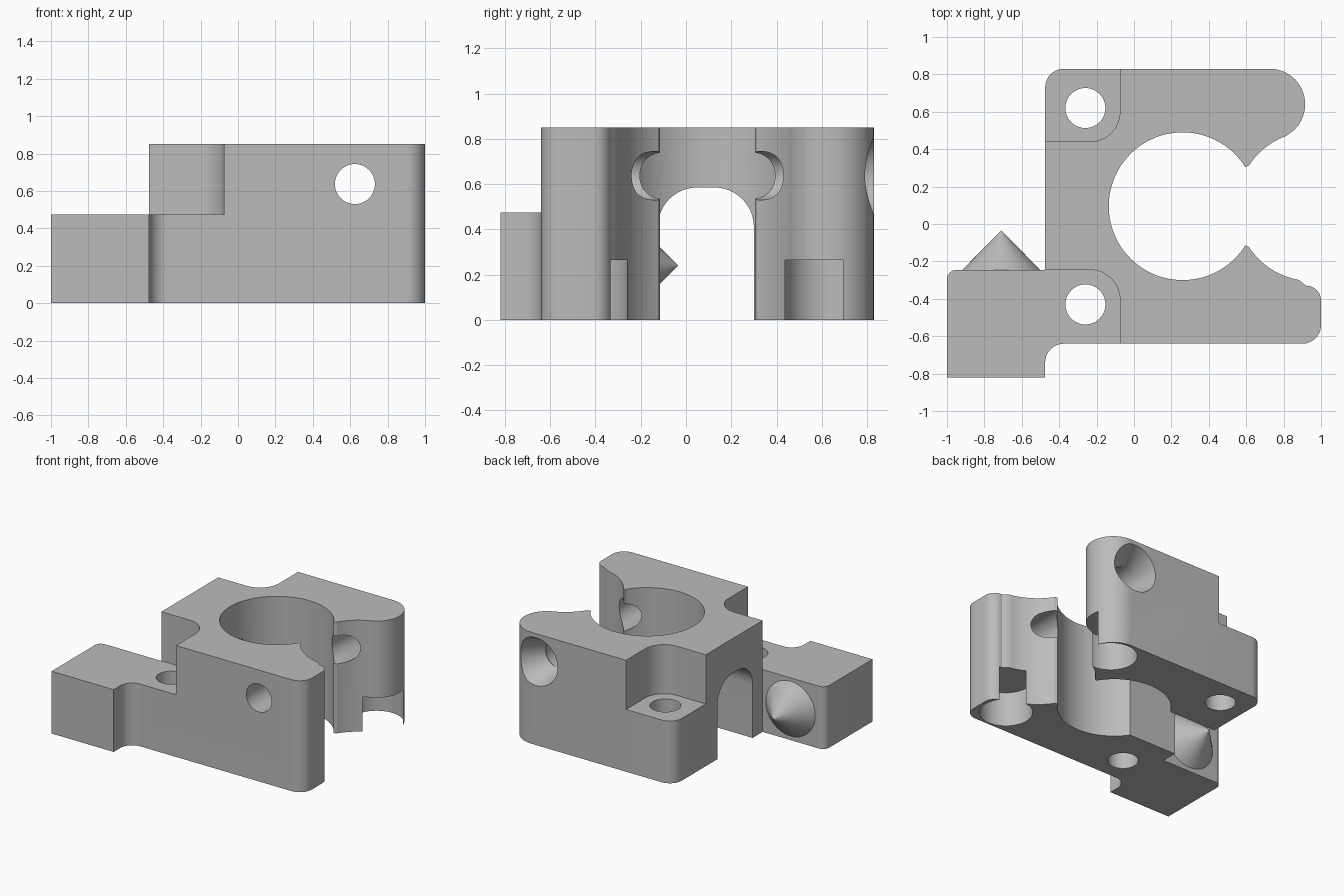
import bpy, bmesh
from math import cos, sin, radians
from mathutils import Vector

old = bpy.data.objects.get("Cube")
if old:
    bpy.data.objects.remove(old, do_unlink=True)

grey = bpy.data.materials.new("plain grey")
grey.use_nodes = True
grey.diffuse_color = (0.5, 0.5, 0.5, 1)
grey.node_tree.nodes["Principled BSDF"].inputs["Base Color"].default_value = (0.5, 0.5, 0.5, 1)


def arc(cx, cy, r, start, end, steps=12):
    """Points along an arc, angles in degrees."""
    angles = [radians(start + (end - start) * i / steps) for i in range(steps + 1)]
    return [(cx + r * cos(a), cy + r * sin(a)) for a in angles]


def loft(name, lower, upper):
    """Closed solid between two matching rings of points."""
    bm = bmesh.new()
    rings = [[bm.verts.new(p) for p in ring] for ring in (lower, upper)]
    n = len(lower)
    bm.faces.new(rings[0])
    bm.faces.new(rings[1])
    for i in range(n):
        j = (i + 1) % n
        bm.faces.new((rings[0][i], rings[0][j], rings[1][j], rings[1][i]))
    bmesh.ops.recalc_face_normals(bm, faces=bm.faces)
    mesh = bpy.data.meshes.new(name)
    bm.to_mesh(mesh)
    bm.free()
    mesh.materials.append(grey)
    obj = bpy.data.objects.new(name, mesh)
    bpy.context.collection.objects.link(obj)
    return obj


def prism(name, outline, z0, z1):
    return loft(name, [(x, y, z0) for x, y in outline], [(x, y, z1) for x, y in outline])


def circle_xz(x, y, z, r, steps=48):
    return [(px, y, pz) for px, pz in arc(x, z, r, 0, 360, steps)[:-1]]


def disc(x, y, r):
    return arc(x, y, r, 0, 360, 48)[:-1]


# Plan outline: foot, front arm, clamp mouth with bore, back arm
outline = [(-1, -0.82), (-0.475, -0.82)]
outline += arc(-0.375, -0.74, 0.1, 180, 90)
outline += arc(0.9, -0.54, 0.1, -90, 0)
outline += arc(0.92, -0.41, 0.08, 0, 90)
outline += arc(0.95, 0.095, 0.4, 260, 213)
outline += arc(0.26, 0.095, 0.395, -32, -328, 64)
outline += arc(0.95, 0.095, 0.4, 147, 110)
outline += arc(0.725, 0.64, 0.19, -50, 90, 24)
outline += arc(-0.375, 0.73, 0.1, 90, 180)
outline += [(-0.475, -0.246)]
outline += arc(-0.95, -0.296, 0.05, 90, 180)
body = prism("clamp_body", outline, 0, 0.85)

# Stepped seats around the two bolt holes
front_seat = [(-1.1, -0.9), (-0.075, -0.9)] + arc(-0.235, -0.405, 0.16, 0, 90) + [(-1.1, -0.245)]
back_seat = [(-0.6, 0.9), (-0.6, 0.44)] + arc(-0.235, 0.6, 0.16, -90, 0) + [(-0.075, 0.9)]
cutters = [
    prism("front_seat_cutter", front_seat, 0.475, 1),
    prism("back_seat_cutter", back_seat, 0.475, 1),
]

# Vertical bolt holes, and blind sockets under the arm ends
for label, y in (("front", -0.43), ("back", 0.62)):
    cutters.append(prism(label + "_bolt_cutter", disc(-0.26, y, 0.107), -0.1, 1))
cutters.append(prism("front_socket_cutter", disc(0.79, -0.44, 0.185), -0.1, 0.265))
cutters.append(prism("back_socket_cutter", disc(0.735, 0.623, 0.186), -0.1, 0.265))

# Cross hole through both arms, flaring at the back
cutters.append(loft("cross_hole_cutter", circle_xz(0.625, -0.8, 0.637, 0.107),
                    circle_xz(0.625, 0.75, 0.637, 0.107)))
cutters.append(loft("flare_cutter", circle_xz(0.63, 0.64, 0.637, 0.107),
                    circle_xz(0.69, 0.85, 0.637, 0.19)))

# Arched opening in the side wall
arch = [(-0.125, -0.1), (0.3, -0.1)] + arc(0.125, 0.41, 0.175, 0, 90) + arc(0.05, 0.41, 0.175, 90, 180)
cutters.append(loft("arch_cutter", [(-0.6, y, z) for y, z in arch], [(0.1, y, z) for y, z in arch]))

for cutter in cutters:
    cutter.hide_render = True
    mod = body.modifiers.new(cutter.name, 'BOOLEAN')
    mod.operation = 'DIFFERENCE'
    mod.solver = 'EXACT'
    mod.object = cutter

# Bake the cuts and drop the helpers
bpy.context.view_layer.update()
graph = bpy.context.evaluated_depsgraph_get()
cut_mesh = bpy.data.meshes.new_from_object(body.evaluated_get(graph))
body.modifiers.clear()
body.data = cut_mesh
for cutter in cutters:
    bpy.data.objects.remove(cutter, do_unlink=True)

# Pointed locating cone on the back of the foot
tip = loft("locating_cone", circle_xz(-0.71, -0.25, 0.24, 0.213),
           circle_xz(-0.71, -0.035, 0.24, 0.001))

for obj in (body, tip):
    bpy.ops.object.select_all(action='DESELECT')
    obj.select_set(True)
    bpy.context.view_layer.objects.active = obj
    bpy.ops.object.shade_smooth_by_angle(angle=radians(30))
